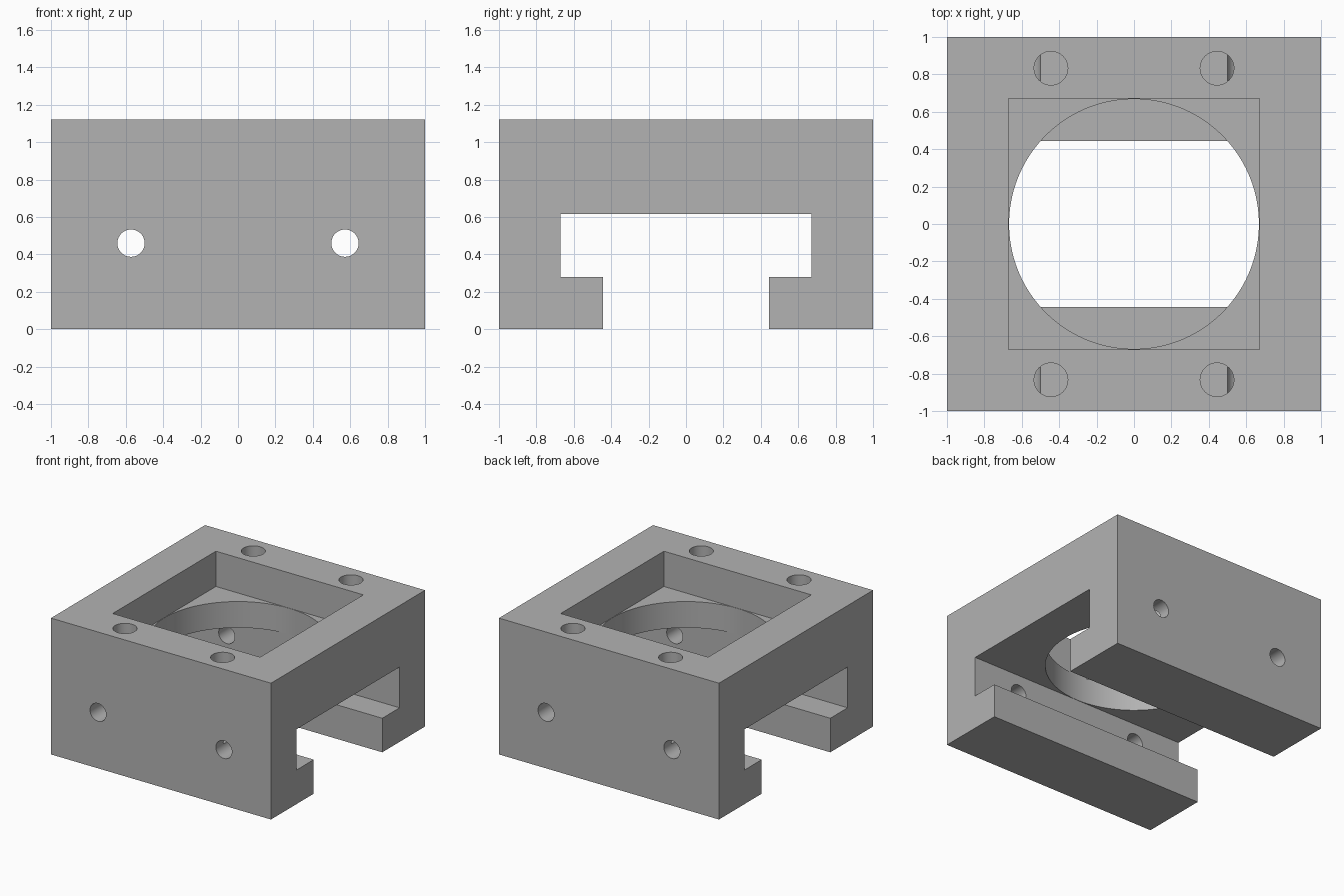
import bpy
import bmesh
from math import pi, radians
from mathutils import Matrix

cube = bpy.data.objects.get("Cube")
if cube:
    bpy.data.objects.remove(cube, do_unlink=True)

HEIGHT = 1.12
SLOT_TOP = 0.615
POCKET_FLOOR = 0.83

grey = bpy.data.materials.new("plain grey")
grey.use_nodes = True
grey.diffuse_color = (0.45, 0.45, 0.45, 1)
grey.node_tree.nodes["Principled BSDF"].inputs["Base Color"].default_value = grey.diffuse_color


def make_object(name, bm):
    bmesh.ops.recalc_face_normals(bm, faces=bm.faces)
    mesh = bpy.data.meshes.new(name)
    bm.to_mesh(mesh)
    bm.free()
    mesh.materials.append(grey)
    obj = bpy.data.objects.new(name, mesh)
    bpy.context.collection.objects.link(obj)
    return obj


def cylinder(name, radius, depth, location, segments=48, along_y=False):
    bm = bmesh.new()
    turn = Matrix.Rotation(pi / 2 if along_y else 0, 4, 'X')
    bmesh.ops.create_cone(bm, cap_ends=True, segments=segments, radius1=radius,
                          radius2=radius, depth=depth,
                          matrix=Matrix.Translation(location) @ turn)
    return make_object(name, bm)


def box(name, size, location):
    bm = bmesh.new()
    bmesh.ops.create_cube(bm, size=1, matrix=Matrix.Translation(location) @ Matrix.Diagonal((*size, 1)))
    return make_object(name, bm)


# Block with a T-shaped slot: half profile mirrored, then extruded along x
half = [(0.445, 0), (1, 0), (1, HEIGHT)]
inner = [(0.67, SLOT_TOP), (0.67, 0.28), (0.445, 0.28)]
profile = half + [(-y, z) for y, z in reversed(half)]
profile += [(-y, z) for y, z in reversed(inner)] + inner
bm = bmesh.new()
face = bm.faces.new([bm.verts.new((-1, y, z)) for y, z in profile])
extruded = bmesh.ops.extrude_face_region(bm, geom=[face])["geom"]
bmesh.ops.translate(bm, vec=(2, 0, 0),
                    verts=[v for v in extruded if isinstance(v, bmesh.types.BMVert)])
block = make_object("housing_block", bm)

# Square pocket in the top and round opening in its floor
cutters = [
    box("pocket_cutter", (1.34, 1.34, 0.6), (0, 0, POCKET_FLOOR + 0.3)),
    cylinder("opening_cutter", 0.668, 0.5, (0, 0, 0.72), segments=96),
]

# Blind holes in the top and cross holes through the side walls
for sx in (-1, 1):
    cutters.append(cylinder("cross_hole_cutter", 0.073, 2.4, (sx * 0.572, 0, 0.46), along_y=True))
    for sy in (-1, 1):
        cutters.append(cylinder("top_hole_cutter", 0.09, 0.8, (sx * 0.444, sy * 0.833, 0.85)))

bpy.context.view_layer.objects.active = block
for cutter in cutters:
    cutter.hide_render = True
    cut = block.modifiers.new("cut", 'BOOLEAN')
    cut.operation = 'DIFFERENCE'
    cut.solver = 'EXACT'
    cut.object = cutter
    bpy.ops.object.modifier_apply(modifier=cut.name)
    bpy.data.objects.remove(cutter, do_unlink=True)

# Smooth hole walls with crisp edges
bpy.ops.object.select_all(action='DESELECT')
block.select_set(True)
bpy.ops.object.shade_smooth_by_angle(angle=radians(30))
